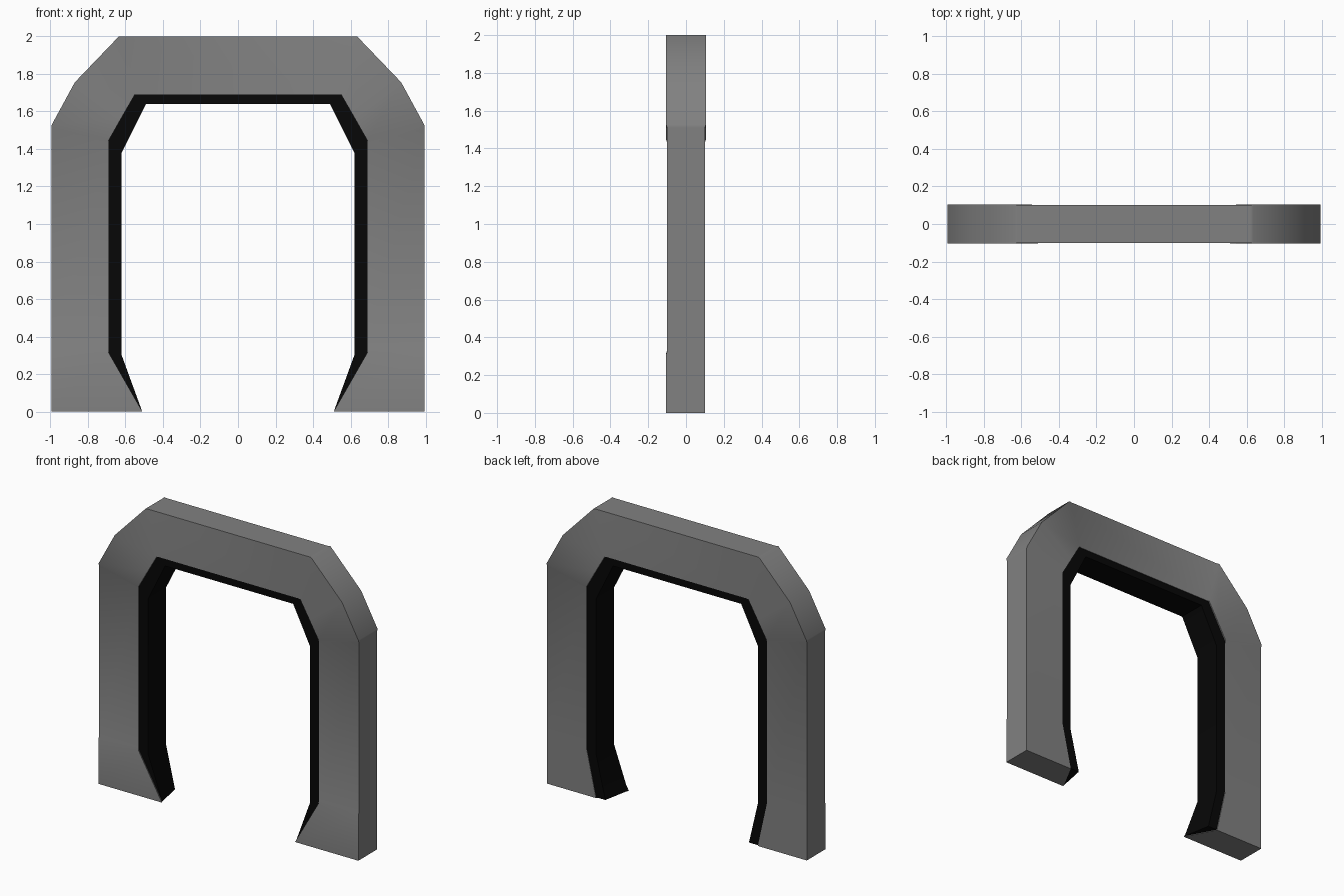
import bpy, bmesh, math

if "Cube" in bpy.data.objects:
    bpy.data.objects.remove(bpy.data.objects["Cube"])


def loft(name, rings, colour):
    """Closed tube through a list of four-point rings."""
    bm = bmesh.new()
    vs = [[bm.verts.new(p) for p in ring] for ring in rings]
    for a, b in zip(vs, vs[1:]):
        for i in range(4):
            j = (i + 1) % 4
            bm.faces.new((a[i], a[j], b[j], b[i]))
    bm.faces.new(vs[0])
    bm.faces.new(vs[-1])
    bmesh.ops.recalc_face_normals(bm, faces=bm.faces)
    me = bpy.data.meshes.new(name)
    bm.to_mesh(me)
    bm.free()
    ob = bpy.data.objects.new(name, me)
    bpy.context.collection.objects.link(ob)
    mat = bpy.data.materials.new(name)
    mat.diffuse_color = colour
    mat.use_nodes = True
    mat.node_tree.nodes["Principled BSDF"].inputs["Base Color"].default_value = mat.diffuse_color
    me.materials.append(mat)
    bpy.ops.object.select_all(action='DESELECT')
    ob.select_set(True)
    bpy.context.view_layer.objects.active = ob
    bpy.ops.object.shade_smooth_by_angle(angle=math.radians(50))
    return ob


def ring(outer, inner, yf, yb, inner_back=None):
    ib = inner_back or inner
    return [(-outer[0], yf, outer[1]), (-inner[0], yf, inner[1]),
            (-ib[0], yb, ib[1]), (-outer[0], yb, outer[1])]


def both_sides(half):
    """Continue the left half of the arch with its mirror image."""
    return half + [[(-x, y, z) for x, y, z in r] for r in reversed(half)]


T, K = 0.1, 0.105   # half depth of straight parts and of corner parts

# Arch body: flared foot, straight leg, thicker faceted corner, top beam,
# with a narrow sloped band wherever the depth changes
loft("arch_body", both_sides([
    ring((0.995, 0), (0.51, 0), -K, T, (0.62, 0)),
    ring((0.995, 0.31), (0.69, 0.315), -K, T),
    ring((0.995, 0.325), (0.69, 0.33), -T, T),
    ring((0.995, 1.51), (0.69, 1.43), -T, T),
    ring((0.995, 1.525), (0.69, 1.445), -K, K),
    ring((0.87, 1.755), (0.62, 1.568), -K, K),
    ring((0.635, 2.0), (0.55, 1.69), -K, K),
    ring((0.62, 2.0), (0.535, 1.69), -T, T),
]), (0.22, 0.22, 0.22, 1))

# Dark lining along the inside of the opening
D = 0.097
loft("inner_lining", both_sides([
    ring((0.65, 0.004), (0.512, 0.004), -D, D, (0.55, 0.004)),
    ring((0.72, 0.31), (0.62, 0.30), -D, D),
    ring((0.72, 1.46), (0.62, 1.38), -D, D),
    ring((0.57, 1.72), (0.49, 1.64), -D, D),
]), (0.002, 0.002, 0.002, 1))
